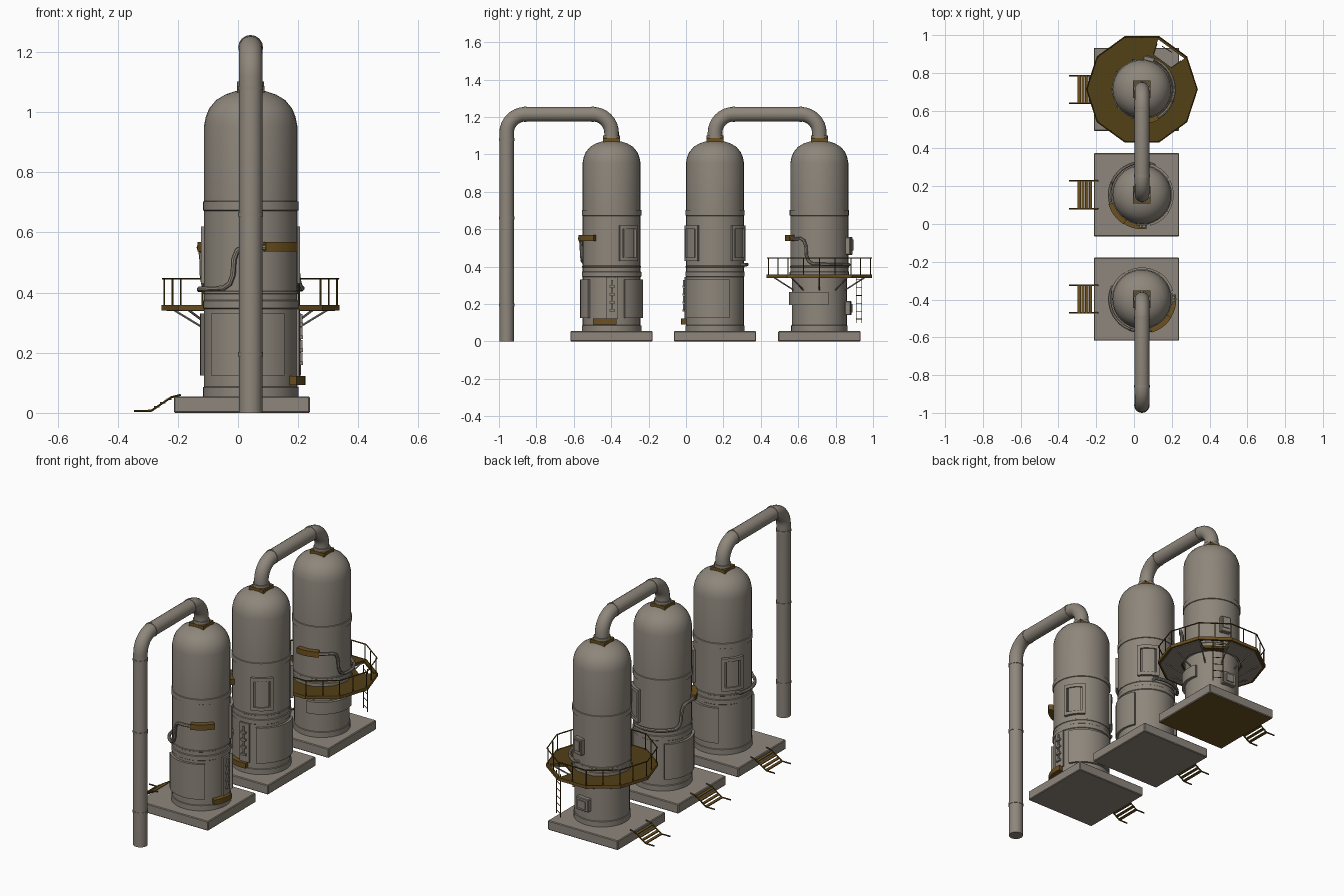
import bpy, bmesh, math
from mathutils import Vector, Matrix

if "Cube" in bpy.data.objects:
    bpy.data.objects.remove(bpy.data.objects["Cube"])

def mat(name, c):
    m = bpy.data.materials.new(name)
    m.diffuse_color = (*c, 1)
    m.use_nodes = True
    m.node_tree.nodes["Principled BSDF"].inputs["Base Color"].default_value = m.diffuse_color
    return m

GREY = mat("warm grey steel", (0.27, 0.24, 0.20))
BRONZE = mat("bronze paint", (0.15, 0.082, 0.014))
DARK = mat("dark bronze deck", (0.085, 0.05, 0.008))
rad = math.radians
CX = 0.042

def finish(name, bm, m, smooth=35):
    bmesh.ops.recalc_face_normals(bm, faces=bm.faces[:])
    me = bpy.data.meshes.new(name)
    bm.to_mesh(me)
    bm.free()
    for p in me.polygons:
        p.use_smooth = True
    me.set_sharp_from_angle(angle=rad(smooth))
    me.materials.append(m)
    ob = bpy.data.objects.new(name, me)
    bpy.context.collection.objects.link(ob)
    return ob

def polar(c, a, r, z):
    return Vector((c[0] + r * math.cos(rad(a)), c[1] + r * math.sin(rad(a)), z))

def lathe(name, c, prof, m, n=32):
    bm = bmesh.new()
    rings = [[bm.verts.new(polar(c, 360 * i / n, r, z)) for i in range(n)] for r, z in prof]
    for a, b in zip(rings, rings[1:]):
        for i in range(n):
            j = (i + 1) % n
            bm.faces.new((a[i], a[j], b[j], b[i]))
    bm.faces.new(rings[0])
    bm.faces.new(rings[-1])
    return finish(name, bm, m)

def arc_block(name, c, a0, a1, r0, r1, z0, z1, m, step=9):
    """Curved plate wrapped round a tower."""
    bm = bmesh.new()
    n = max(1, math.ceil(round(abs(a1 - a0) / step, 3)))
    secs = []
    for i in range(n + 1):
        a = a0 + (a1 - a0) * i / n
        secs.append([bm.verts.new(polar(c, a, r, z)) for r, z in ((r0, z0), (r1, z0), (r1, z1), (r0, z1))])
    for s, t in zip(secs, secs[1:]):
        for k in range(4):
            bm.faces.new((s[k], s[(k + 1) % 4], t[(k + 1) % 4], t[k]))
    bm.faces.new(secs[0])
    bm.faces.new(secs[-1])
    return finish(name, bm, m)

def box(name, center, size, m, rot=0, bevel=0):
    bm = bmesh.new()
    bmesh.ops.create_cube(bm, size=1)
    bm.transform(Matrix.Translation(center) @ Matrix.Rotation(rad(rot), 4, 'Z') @ Matrix.Diagonal((*size, 1)))
    if bevel:
        bmesh.ops.bevel(bm, geom=bm.edges[:], offset=bevel, segments=1, affect='EDGES')
    return finish(name, bm, m)

def tube(name, pts, r, m, res=4, closed=False):
    cu = bpy.data.curves.new(name, 'CURVE')
    cu.dimensions = '3D'
    cu.bevel_depth = r
    cu.bevel_resolution = res
    cu.use_fill_caps = True
    sp = cu.splines.new('POLY')
    sp.points.add(len(pts) - 1)
    for p, v in zip(sp.points, pts):
        p.co = (*v, 1)
    sp.use_cyclic_u = closed
    tmp = bpy.data.objects.new(name + "_curve", cu)
    bpy.context.collection.objects.link(tmp)
    me = bpy.data.meshes.new_from_object(tmp.evaluated_get(bpy.context.evaluated_depsgraph_get()))
    bpy.data.objects.remove(tmp)
    bm = bmesh.new()
    bm.from_mesh(me)
    return finish(name, bm, m, 40)

def duct(name, y0, y1, z0, z1):
    """Overhead pipe: up at y0, across, down at y1, with joint bands."""
    R, top = 0.10, 1.215
    pts = [Vector((CX, y0, z0))]
    for i in range(9):
        t = math.pi / 2 * i / 8
        pts.append(Vector((CX, y0 + R - R * math.cos(t), top - R + R * math.sin(t))))
    for i in range(9):
        t = math.pi / 2 * i / 8
        pts.append(Vector((CX, y1 - R + R * math.sin(t), top - R + R * math.cos(t))))
    pts.append(Vector((CX, y1, z1)))
    tube(name, pts, 0.039, GREY, 6)
    for y in (y0 + R, y1 - R):
        tube(name + "_band", [(CX, y - 0.007, top), (CX, y + 0.007, top)], 0.0415, GREY, 6)

def window(c, a):
    """Framed hatch with a bulging pane."""
    for s in (-1, 1):
        arc_block("hatch_side", c, a + s * 15, a + s * 21, 0.15, 0.170, 0.43, 0.62, GREY)
        z = 0.525 + s * 0.085
        arc_block("hatch_rail", c, a - 15, a + 15, 0.15, 0.170, z - 0.01, z + 0.01, GREY)
    arc_block("hatch_pane", c, a - 12, a + 12, 0.15, 0.163, 0.445, 0.605, GREY)

def side_pipe(c, f):
    """Bronze junction box and the thin pipe that leaves it; f maps local angle to tower angle."""
    arc_block("upper_box", c, f(-74), f(-32), 0.15, 0.184, 0.536, 0.568, BRONZE)
    key = [(-72, .55), (-98, .55), (-105, .54), (-109, .51), (-110, .46), (-114, .43), (-122, .415), (-150, .412), (-202, .41)]
    pts = []
    for (a, z), (b, w) in zip(key, key[1:]):
        n = max(1, int(abs(b - a) / 8))
        pts += [polar(c, f(a + (b - a) * i / n), 0.171, z + (w - z) * i / n) for i in range(n)]
    pts += [polar(c, f(-202), 0.171, .41), polar(c, f(-206), 0.15, .41)]
    tube("side_pipe", pts, 0.009, GREY, 2)

def tower(k, y):
    c = (CX, y)
    # concrete pad
    pad = box("pad", (0.013, y, 0.0275), (0.452, 0.44, 0.055), GREY, bevel=0.004)
    if k == 2:
        pad.data.materials.append(BRONZE)
        for p in pad.data.polygons:
            p.material_index = int(p.normal.z < -0.9)
    # vessel body with raised bands and dome
    lo = 0.147 if k == 2 else 0.155
    prof = [(lo + .004, .05), (lo + .004, .085), (lo, .087), (lo, .345), (.159, .348), (.159, .372), (.155, .375),
            (.155, .395), (.158, .397), (.158, .403), (.155, .405), (.155, .672), (.159, .674), (.159, .702), (.155, .704),
            (.155, .955), (.149, .985), (.138, 1.012), (.115, 1.04), (.085, 1.058), (.05, 1.07), (.03, 1.072)]
    lathe("vessel", c, prof, GREY)
    # top flange and collar
    box("flange", (CX, y, 1.076), (0.092, 0.092, 0.022), BRONZE)
    lathe("collar", c, [(.045, 1.08), (.045, 1.102)], GREY, 20)
    # entry steps
    for i in range(4):
        box("step", (-0.29 + i * 0.02, y, 0.008 + i * 0.0125), (0.017, 0.145, 0.005), BRONZE)
    for s in (-1, 1):
        yy = y + s * 0.073
        tube("step_rail", [(-.345, yy, .006), (-.29, yy, .006), (-.222, yy, .052), (-.19, yy, .060)], 0.004, DARK, 1)

    if k < 2:
        t = -90 * k
        side_pipe(c, lambda a: a + t)
        for a in (36, 144):
            window(c, a + t)
        # lower wrap panels
        for a0, a1 in ((-142, -48), (25, 117)):
            arc_block("wrap_panel", c, a0 + t, a1 + t, 0.15, 0.168, 0.125, 0.33, GREY)
        # valve plate with knobs
        arc_block("valve_plate", c, -10 + t, 12 + t, 0.15, 0.164, 0.12, 0.345, GREY)
        for i in range(4):
            box("valve_knob", polar(c, 1 + t, 0.167, 0.165 + i * 0.043), (0.014, 0.03, 0.012), GREY, 1 + t)
            box("valve_stem", polar(c, 1 + t, 0.166, 0.185 + i * 0.043), (0.012, 0.008, 0.03), GREY, 1 + t)
        arc_block("lower_box", c, -33 + t, 8 + t, 0.15, 0.182, 0.092, 0.122, BRONZE)
    else:
        side_pipe(c, lambda a: -134 - a)
        arc_block("lower_wrap_panel", c, -85, 17, 0.14, 0.164, 0.195, 0.265, GREY)
        # gauge cabinet and small hatch
        box("gauge", polar(c, 77, 0.162, 0.51), (0.03, 0.06, 0.095), GREY, 77, 0.004)
        box("gauge_face", polar(c, 77, 0.178, 0.515), (0.008, 0.04, 0.06), GREY, 77)
        box("small_hatch", polar(c, 86, 0.155, 0.178), (0.03, 0.085, 0.075), GREY, 86, 0.004)
        box("small_hatch_pane", polar(c, 86, 0.172, 0.178), (0.008, 0.05, 0.045), GREY, 86)
        platform(c)

def platform(c):
    R = 0.292
    # ten-sided deck, with a ladder opening in one bay
    arc_block("deck", c, 72, 396, 0.163, R, 0.342, 0.356, DARK, 36)
    arc_block("deck_soffit", c, 72, 396, 0.170, R - 0.012, 0.338, 0.343, GREY, 36)
    arc_block("deck_edge", c, 36, 72, R - 0.014, R, 0.342, 0.356, DARK, 36)
    arc_block("deck_inner_edge", c, 36, 72, 0.163, 0.195, 0.342, 0.356, DARK, 36)
    arc_block("deck_trim", c, 0, 360, R, R + 0.004, 0.340, 0.358, BRONZE, 36)
    for i in range(10):
        a = 36 * i
        p, q = polar(c, a, R - .005, .35), polar(c, a + 36, R - .005, .35)
        for u in (p, (p + q) / 2):
            tube("rail_post", [u, u + Vector((0, 0, .096))], 0.003, DARK, 1)
        tube("deck_bracket", [polar(c, a, .145, .275), polar(c, a, .255, .342)], 0.004, GREY, 1)
    tube("top_rail", [polar(c, 36 * i, R, .446) for i in range(10)], 0.0035, DARK, 1, True)
    # hanging ladder
    out = Vector((math.cos(rad(58)), math.sin(rad(58)), 0))
    side = Vector((-out.y, out.x, 0)) * 0.028
    mid = polar(c, 58, 0.25, 0)
    for s in (-1, 1):
        p = mid + side * s
        tube("ladder_stile", [p + Vector((0, 0, .10)), p + Vector((0, 0, .35))], 0.0025, DARK, 1)
    for i in range(6):
        z = Vector((0, 0, .12 + i * .042))
        tube("ladder_rung", [mid - side + z, mid + side + z], 0.002, DARK, 1)

for k, y in enumerate((-0.398, 0.155, 0.713)):
    tower(k, y)

# overhead ducts
duct("downcomer_duct", -0.959, -0.398, 0.0, 1.08)
duct("crossover_duct", 0.155, 0.713, 1.08, 1.08)
for z in (0.195, 0.66, 1.08):
    lathe("downcomer_band", (CX, -0.959), [(.0412, z - .007), (.0412, z + .007)], GREY, 20)
